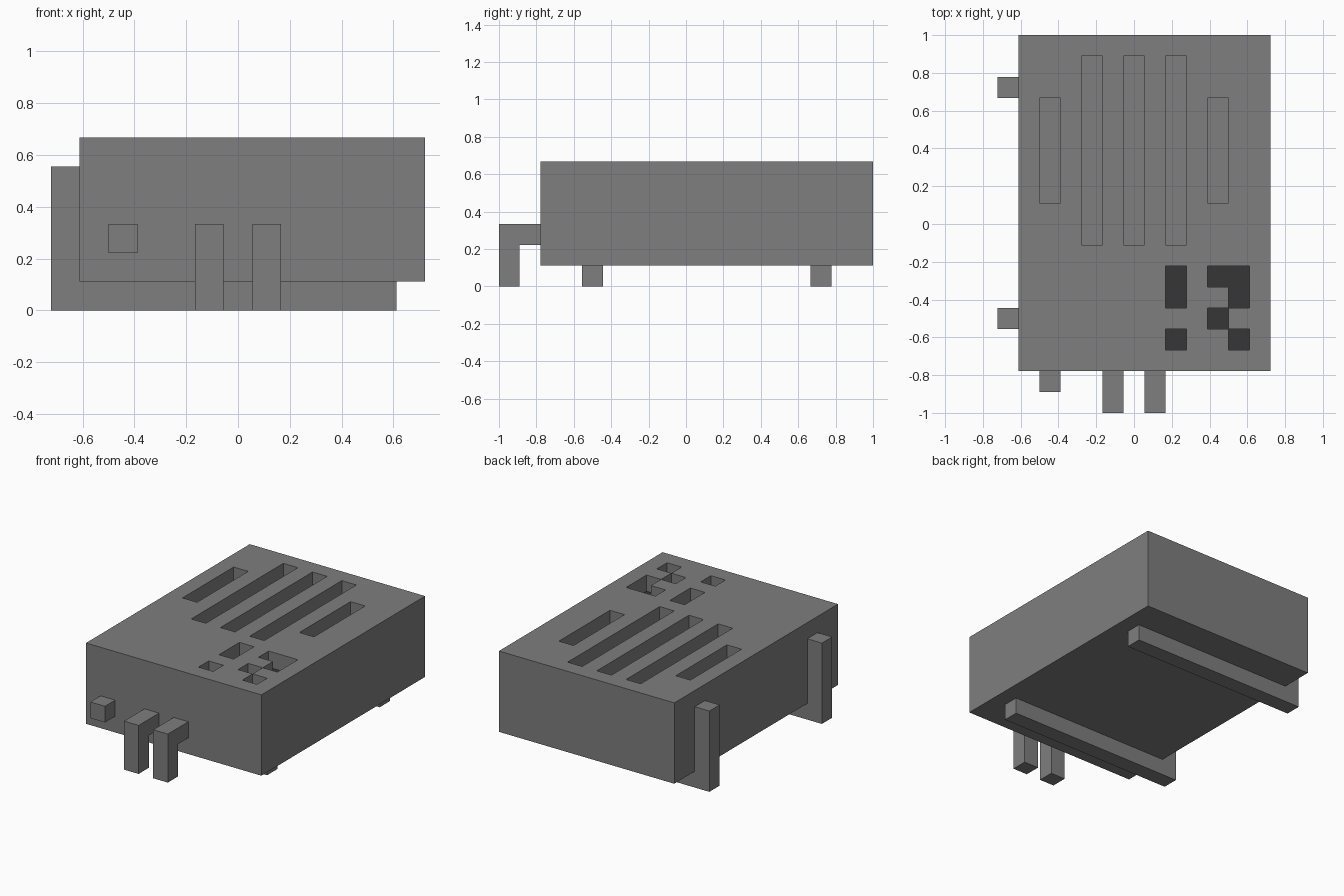
import bpy
import bmesh
from mathutils import Vector

default = bpy.data.objects.get("Cube")
if default:
    bpy.data.objects.remove(default, do_unlink=True)

U = 1 / 9  # one module of the blocky design


def material(name, value):
    mat = bpy.data.materials.new(name)
    mat.use_nodes = True
    colour = (value, value, value, 1)
    mat.diffuse_color = colour
    mat.node_tree.nodes["Principled BSDF"].inputs["Base Color"].default_value = colour
    return mat


grey = material("grey", 0.21)
dark = material("dark grey", 0.037)


def finish(name, bm, mats):
    bmesh.ops.scale(bm, vec=(U, U, U), verts=bm.verts)
    mesh = bpy.data.meshes.new(name)
    bm.to_mesh(mesh)
    bm.free()
    for mat in mats:
        mesh.materials.append(mat)
    obj = bpy.data.objects.new(name, mesh)
    bpy.context.collection.objects.link(obj)
    return obj


def prism(name, profile, place, start, end):
    """Extrude a 2D profile; place(a, b, t) maps it into space."""
    bm = bmesh.new()
    face = bm.faces.new([bm.verts.new(place(a, b, start)) for a, b in profile])
    shift = Vector(place(0, 0, end)) - Vector(place(0, 0, start))
    out = bmesh.ops.extrude_face_region(bm, geom=[face], use_keep_orig=True)
    moved = [v for v in out["geom"] if isinstance(v, bmesh.types.BMVert)]
    bmesh.ops.translate(bm, vec=shift, verts=moved)
    bmesh.ops.recalc_face_normals(bm, faces=bm.faces)
    return finish(name, bm, [grey])


# Body extents and recesses, as x0, x1, y0, y1 in modules
X0, X1, Y0, Y1, BOTTOM, TOP = -5.5, 6.5, -7, 9, 1, 6
slots = [(x - 0.5, x + 0.5, -1, 8) for x in (-2, 0, 2)]
slots += [(x - 0.5, x + 0.5, 1, 6) for x in (-4, 4)]
marks = [(1.5, 2.5, -4, -2), (1.5, 2.5, -6, -5),
         (3.5, 5.5, -3, -2), (4.5, 5.5, -4, -3),
         (3.5, 4.5, -5, -4), (4.5, 5.5, -6, -5)]


def inside(x, y, areas):
    return any(a < x < b and c < y < d for a, b, c, d in areas)


def level(x, y):
    if not (X0 < x < X1 and Y0 < y < Y1):
        return BOTTOM
    return TOP - 1 if inside(x, y, slots + marks) else TOP


# Body: stepped top surface with walls where the level changes
bm = bmesh.new()


def quad(points, index=0):
    bm.faces.new([bm.verts.new(p) for p in points]).material_index = index


for i in range(int(X1 - X0)):
    for j in range(int(Y1 - Y0)):
        x, y = X0 + i + 0.5, Y0 + j + 0.5
        z = level(x, y)
        ring = [(x - 0.5, y - 0.5), (x + 0.5, y - 0.5),
                (x + 0.5, y + 0.5), (x - 0.5, y + 0.5)]
        quad([(a, b, z) for a, b in ring], int(inside(x, y, marks)))
        quad([(a, b, BOTTOM) for a, b in reversed(ring)])
        for k, (dx, dy) in enumerate(((0, -1), (1, 0), (0, 1), (-1, 0))):
            low = level(x + dx, y + dy)
            (ax, ay), (bx, by) = ring[k], ring[(k + 1) % 4]
            for h in range(low, z):
                quad([(ax, ay, h), (bx, by, h), (bx, by, h + 1), (ax, ay, h + 1)])
bmesh.ops.remove_doubles(bm, verts=bm.verts, dist=0.001)
bmesh.ops.dissolve_limit(bm, angle_limit=0.01, verts=bm.verts, edges=bm.edges,
                         delimit={'MATERIAL'})
finish("body", bm, [grey, dark])

# Side brackets: upright post on one side with a rail running under the body
bracket = [(-6.5, 0), (5.5, 0), (5.5, 1), (-5.5, 1), (-5.5, 5), (-6.5, 5)]
for name, y in (("front_bracket", -5), ("back_bracket", 6)):
    prism(name, bracket, lambda a, b, t: (a, t, b), y, y + 1)

# Bent front legs
leg = [(-7, 3), (-9, 3), (-9, 0), (-8, 0), (-8, 2), (-7, 2)]
for name, x in (("right_front_leg", -1.5), ("left_front_leg", 0.5)):
    prism(name, leg, lambda a, b, t: (t, a, b), x, x + 1)

# Small front knob
knob = [(-8, 2), (-7, 2), (-7, 3), (-8, 3)]
prism("front_knob", knob, lambda a, b, t: (t, a, b), -4.5, -3.5)
